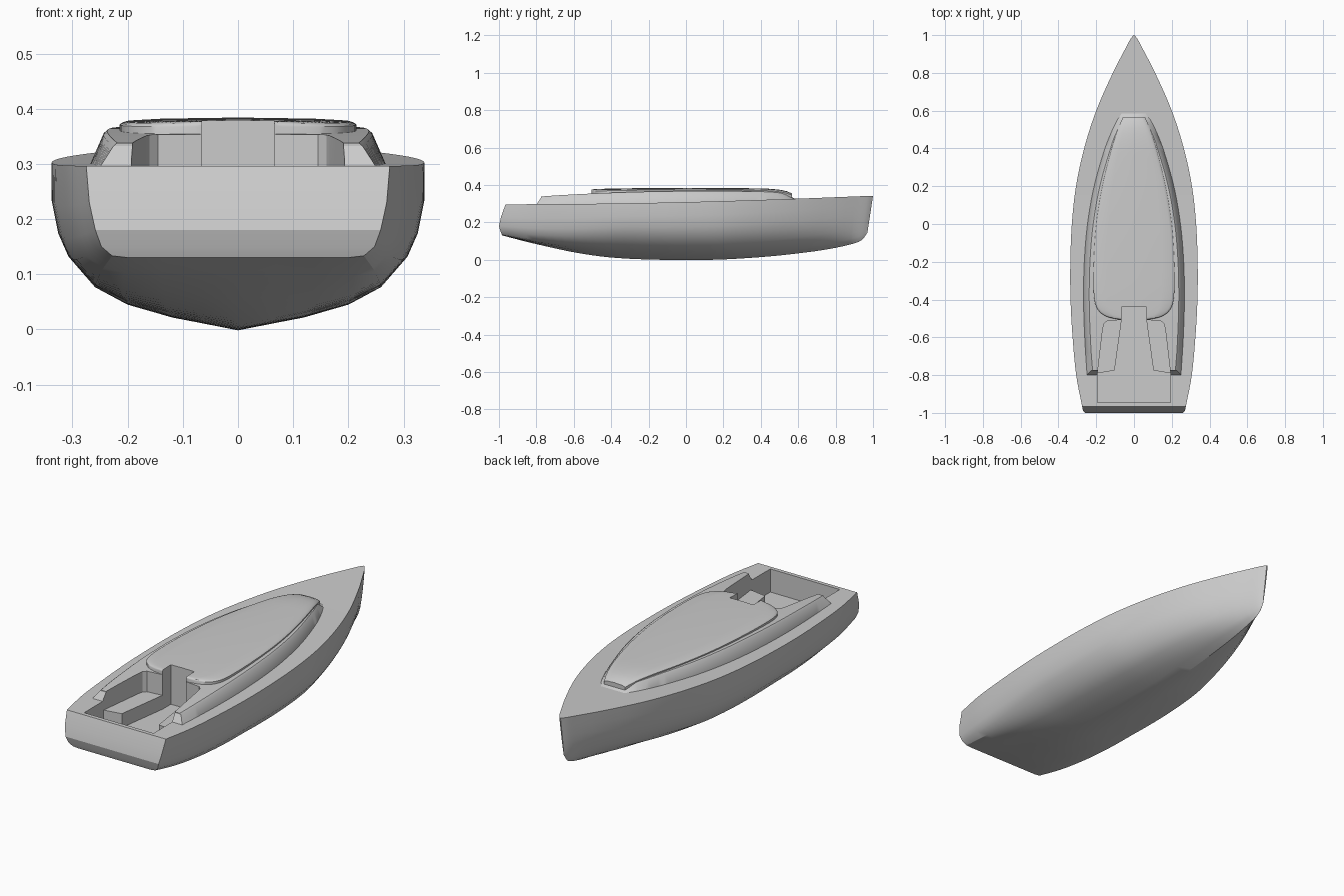
import bpy, bmesh

if "Cube" in bpy.data.objects:
    bpy.data.objects.remove(bpy.data.objects["Cube"])


def curve(keys, t):
    """Smooth interpolation through (position, value) keys."""
    if t <= keys[0][0]:
        return keys[0][1]
    if t >= keys[-1][0]:
        return keys[-1][1]

    def slope(i):
        a, b = keys[max(i - 1, 0)], keys[min(i + 1, len(keys) - 1)]
        return (b[1] - a[1]) / (b[0] - a[0])
    for i in range(len(keys) - 1):
        (x0, y0), (x1, y1) = keys[i], keys[i + 1]
        if t <= x1:
            h = x1 - x0
            s = (t - x0) / h
            return ((2*s**3 - 3*s*s + 1) * y0 + (s**3 - 2*s*s + s) * h * slope(i)
                    + (3*s*s - 2*s**3) * y1 + (s**3 - s*s) * h * slope(i + 1))


def clamp(v):
    return min(max(v, 0.0), 1.0)


def finish(name, bm):
    bmesh.ops.recalc_face_normals(bm, faces=bm.faces)
    me = bpy.data.meshes.new(name)
    bm.to_mesh(me)
    bm.free()
    ob = bpy.data.objects.new(name, me)
    bpy.context.collection.objects.link(ob)
    return ob


def loft(name, halves):
    """Skin mirrored half sections, each running outer edge -> centreline."""
    bm = bmesh.new()
    rings = []
    for half in halves:
        pts = half + [(-x, y, z) for x, y, z in reversed(half[:-1])]
        rings.append([bm.verts.new(p) for p in pts])
    n = len(rings[0])
    for a, b in zip(rings, rings[1:]):
        for i in range(n):
            j = (i + 1) % n
            bm.faces.new((a[i], a[j], b[j], b[i]))
    for r in (rings[0], rings[-1]):
        for i in range(n // 2):
            quad = [r[i], r[i + 1], r[n - 2 - i], r[n - 1 - i]]
            bm.faces.new(list(dict.fromkeys(quad)))
    return finish(name, bm)


def prism(name, pts, z0, z1):
    bm = bmesh.new()
    lo = [bm.verts.new((x, y, z0)) for x, y in pts]
    hi = [bm.verts.new((x, y, z1)) for x, y in pts]
    bm.faces.new(lo)
    bm.faces.new(hi)
    for i in range(len(pts)):
        j = (i + 1) % len(pts)
        bm.faces.new((lo[i], lo[j], hi[j], hi[i]))
    return finish(name, bm)


def activate(ob):
    bpy.ops.object.select_all(action='DESELECT')
    ob.select_set(True)
    bpy.context.view_layer.objects.active = ob


def cut(ob, cutter):
    activate(ob)
    m = ob.modifiers.new("cut", 'BOOLEAN')
    m.operation = 'DIFFERENCE'
    m.solver = 'EXACT'
    m.object = cutter
    bpy.ops.object.modifier_apply(modifier=m.name)


def stations(a, b, n):
    return [a + (b - a) * i / n for i in range(n + 1)]


# Hull: beam, sheer and keel lines plus three blended section shapes
BEAM = [(-.965, .275), (-.8, .306), (-.6, .325), (-.4, .336), (-.2, .337), (0, .329),
        (.2, .307), (.4, .264), (.6, .2), (.8, .112), (.93, .045), (.98, .018), (1, .003)]
SHEER = [(-.965, .296), (-.5, .299), (0, .308), (.5, .323), (1, .342)]
KEEL = [(-.965, .13), (-.8, .085), (-.6, .04), (-.4, .012), (-.15, 0), (.15, 0),
        (.4, .014), (.6, .034), (.8, .062), (.92, .087), (.97, .108), (1, .145)]
MID = [(0, 0), (.19, .04), (.36, .075), (.6, .15), (.77, .25), (.91, .43), (.965, .57), (1, .77), (1, 1)]
STERN = [(0, 0), (.25, 0), (.5, 0), (.72, 0), (.83, .02), (.9, .12), (.94, .3), (.98, .6), (1, 1)]
BOW = [(0, 0), (.25, .06), (.42, .12), (.6, .22), (.74, .33), (.86, .48), (.92, .62), (.97, .8), (1, 1)]
TRANSOM = [(0, -.018), (.3, -.035), (.6, -.024), (1, 0)]


def hull_section(t):
    b, s, k = curve(BEAM, t), curve(SHEER, t), curve(KEEL, t)
    ws = clamp((-t - .3) / .665) ** 1.5
    wb = clamp((t - .2) / .7)
    rake_s, rake_b = clamp((-t - .7) / .265), clamp((t - .7) / .3)
    half = []
    for m, st, bo in reversed(list(zip(MID, STERN, BOW))):
        u, v = (m[i] + ws * (st[i] - m[i]) + wb * (bo[i] - m[i]) for i in (0, 1))
        y = t + rake_s * curve(TRANSOM, v) - .03 * rake_b * (1 - v)
        half.append((b * u, y, k + (s - k) * v))
    return half


hull = loft("hull", [hull_section(t) for t in stations(-.965, .9, 44) + stations(.91, 1, 9)])

# Cabin trunk with sloping sides running aft into the cockpit coamings
TRUNK_W = [(-.8, .25), (-.6, .262), (-.4, .268), (-.2, .264), (0, .247), (.2, .212),
           (.4, .155), (.5, .115), (.56, .085), (.59, .065)]
TRUNK_Z = [(-.8, .338), (-.5, .354), (-.2, .364), (.1, .367), (.4, .364), (.54, .354), (.59, .338)]


def trunk_section(t):
    w, z = curve(TRUNK_W, t), curve(TRUNK_Z, t)
    lean = .025 * clamp((-t - .7) / .1) - .025 * clamp((t - .45) / .14)
    tw = w - .028 + .012 * clamp((t - .4) / .19)
    return [(w, t, .27), (w, t, curve(SHEER, t) - .002), (tw + .004, t + lean, z - .006),
            (tw - .003, t + lean, z), (0, t + lean, z)]


trunk = loft("cabin_trunk", [trunk_section(t) for t in stations(-.8, .59, 44)])

# Raised cabin roof with rounded aft corners
ROOF_W = [(-.505, .08), (-.498, .12), (-.485, .155), (-.46, .186), (-.42, .206), (-.35, .214),
          (-.2, .213), (0, .199), (.2, .167), (.4, .117), (.52, .078), (.567, .058)]
ROOF_Z = [(-.505, .378), (-.3, .382), (0, .384), (.35, .382), (.45, .379), (.53, .369), (.567, .354)]


def roof_section(t):
    w, z = curve(ROOF_W, t), curve(ROOF_Z, t)
    base = curve(TRUNK_Z, t)
    edge = max(z - .008, base + .002)
    return [(w, t, base - .015), (w, t, edge - .003), (w - .004, t, edge), (w - .013, t, edge + .003),
            (w * .68, t, z - .002), (0, t, z)]


roof = loft("cabin_roof", [roof_section(t) for t in
                           stations(-.505, -.44, 12) + stations(-.42, .54, 30) + [.555, .567]])

# Cockpit well with its companionway notch
side = [(.193, -.945), (.193, -.79), (.166, -.56), (.16, -.53), (.145, -.515), (.065, -.507), (.065, -.44)]
well = prism("cockpit_cutter", side + [(-x, y) for x, y in reversed(side)], .18, .6)
for part in (hull, trunk, roof):
    cut(part, well)
bpy.data.objects.remove(well)

# Cockpit benches
for label, s in (("left", -1), ("right", 1)):
    prism(label + "_bench", [(s * x, y) for x, y in
                             ((.194, -.79), (.103, -.775), (.065, -.505), (.15, -.505), (.168, -.55))], .175, .25)

for part in (hull, trunk, roof):
    activate(part)
    bpy.ops.object.shade_smooth_by_angle(angle=.5)
